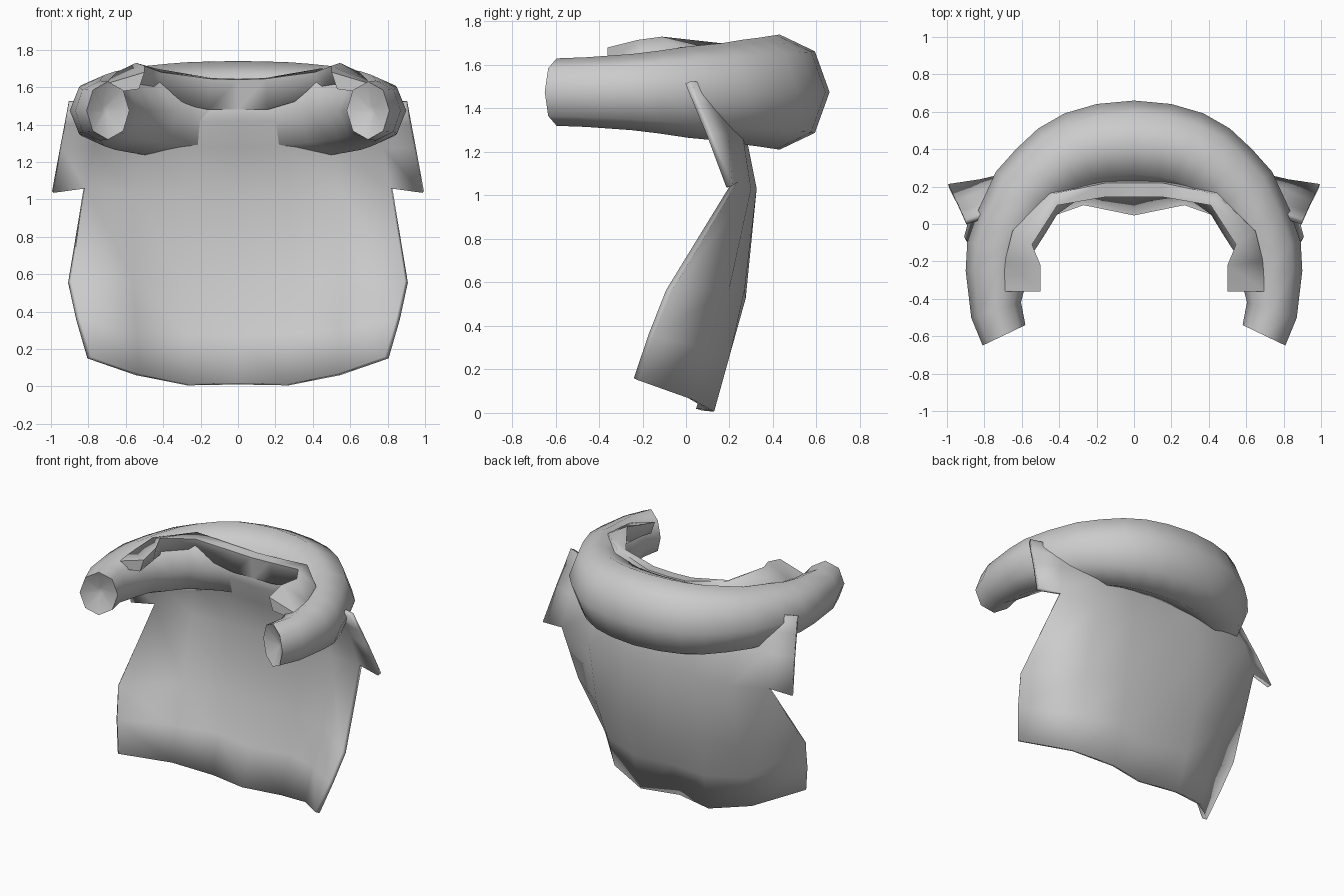
import bpy, bmesh, math

fabric = bpy.data.materials.new("grey fabric")
fabric.diffuse_color = (0.6, 0.6, 0.6, 1)


def mirror_rows(half):
    """Extend sections given from the centre to the right with their mirrored left half."""
    left = [[(-x, y, z) for x, y, z in s] for s in reversed(half[1:])]
    return left + half


def loft(name, sections, closed, cap=False, thickness=0, angle=50):
    """Skin neighbouring sections; a shorter section only joins the first points of its neighbour."""
    bm = bmesh.new()
    rings = [[bm.verts.new(p) for p in s] for s in sections]
    for a, b in zip(rings, rings[1:]):
        n = min(len(a), len(b))
        for i in range(n if closed else n - 1):
            j = (i + 1) % n
            bm.faces.new((a[i], a[j], b[j], b[i]))
    if cap:
        bm.faces.new(rings[0])
        bm.faces.new(rings[-1])
    bmesh.ops.recalc_face_normals(bm, faces=bm.faces)
    mesh = bpy.data.meshes.new(name)
    bm.to_mesh(mesh)
    bm.free()
    ob = bpy.data.objects.new(name, mesh)
    bpy.context.collection.objects.link(ob)
    mesh.materials.append(fabric)
    if thickness:
        mod = ob.modifiers.new("thickness", 'SOLIDIFY')
        mod.thickness = thickness
        mod.offset = 0
    bpy.ops.object.select_all(action='DESELECT')
    ob.select_set(True)
    bpy.context.view_layer.objects.active = ob
    bpy.ops.object.shade_smooth_by_angle(angle=math.radians(angle))
    return ob


# Padded collar roll: eight-sided tube that thins towards its dished front ends
# each station: centre x, centre y, outward nx, ny, half width, half height
path = [(0, .43, 0, 1, .23, .265), (.16, .415, .17, .985, .23, .262),
        (.28, .385, .4, .92, .225, .258), (.38, .335, .6, .8, .22, .25),
        (.48, .255, .72, .69, .21, .24), (.575, .165, .82, .57, .2, .225),
        (.655, .01, .92, .38, .19, .21), (.715, -.125, .98, .15, .18, .19),
        (.73, -.25, 1, 0, .17, .175), (.737, -.46, .95, -.3, .14, .16),
        (.695, -.595, .9, -.43, .127, .155), (.715, -.55, .9, -.43, .02, .025)]
roll = []
for cx, cy, nx, ny, w, h in path:
    ring = []
    for k in range(8):
        t = k * math.pi / 4
        r = w * math.cos(t)
        ring.append((cx + nx * r, cy + ny * r, 1.475 + h * math.sin(t)))
    roll.append(ring)
loft("collar_roll", mirror_rows(roll), closed=True, cap=True, angle=60)

# Neck band: inner bottom, inner top, outer top, outer bottom at each station
band = [[(0, .17, 1.48), (0, .145, 1.64), (0, .22, 1.645), (0, .24, 1.48)],
        [(.16, .17, 1.48), (.15, .145, 1.645), (.15, .22, 1.65), (.16, .24, 1.48)],
        [(.43, .125, 1.56), (.41, .10, 1.68), (.44, .16, 1.70), (.47, .19, 1.54)],
        [(.56, -.08, 1.60), (.545, -.11, 1.73), (.65, -.04, 1.68), (.65, -.02, 1.57)],
        [(.52, -.22, 1.62), (.50, -.22, 1.715), (.69, -.20, 1.64), (.68, -.20, 1.57)],
        [(.53, -.36, 1.59), (.50, -.36, 1.68), (.70, -.36, 1.62), (.68, -.36, 1.57)]]
loft("neck_band", mirror_rows(band), closed=True, cap=True, angle=70)

# Cape: columns from the centre outwards, each running top to bottom;
# the short last column forms the pointed shoulder flap
cape = [[(0, .18, 1.6), (0, .195, 1.42), (0, .255, 1.28), (0, .31, 1.03),
         (0, .26, .53), (0, .15, .27), (0, .06, .015)],
        [(.18, .185, 1.6), (.2, .21, 1.42), (.25, .26, 1.28), (.28, .31, 1.03),
         (.3, .255, .57), (.28, .19, .28), (.27, .115, .01)],
        [(.4, .22, 1.56), (.45, .22, 1.42), (.52, .245, 1.28), (.56, .285, 1.03),
         (.57, .185, .57), (.55, .09, .3), (.54, .02, .065)],
        [(.70, .08, 1.51), (.74, .12, 1.41), (.78, .18, 1.28), (.82, .225, 1.06),
         (.9, -.08, .56), (.855, -.16, .36), (.795, -.23, .155)],
        [(.90, .01, 1.52), (.92, .055, 1.41), (.945, .11, 1.28), (.99, .20, 1.04)]]
loft("cape", mirror_rows(cape), closed=False, thickness=.03)
